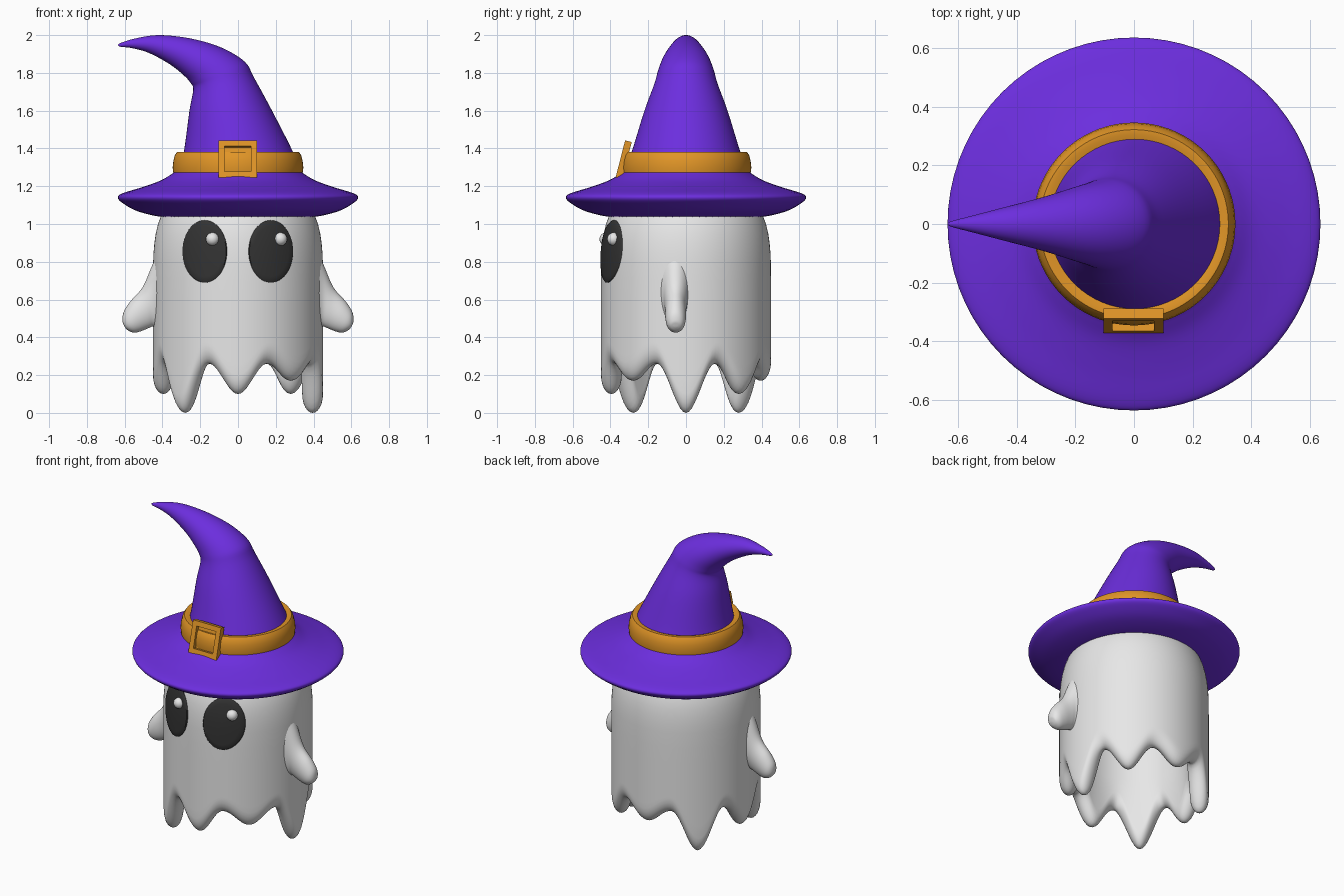
import bpy, bmesh, math
from mathutils import Vector

if "Cube" in bpy.data.objects:
    bpy.data.objects.remove(bpy.data.objects["Cube"])


def material(name, rgb):
    m = bpy.data.materials.new(name)
    m.diffuse_color = (*rgb, 1)
    m.use_nodes = True
    m.node_tree.nodes["Principled BSDF"].inputs["Base Color"].default_value = m.diffuse_color
    return m


WHITE = material("ghost white", (0.8, 0.8, 0.8))
BLACK = material("eye black", (0.033, 0.033, 0.033))
PURPLE = material("hat purple", (0.15, 0.027, 0.73))
ORANGE = material("band orange", (0.75, 0.3, 0.02))


def finish(bm, name, mat, angle=40):
    bmesh.ops.recalc_face_normals(bm, faces=bm.faces)
    me = bpy.data.meshes.new(name)
    bm.to_mesh(me)
    bm.free()
    me.materials.append(mat)
    ob = bpy.data.objects.new(name, me)
    bpy.context.collection.objects.link(ob)
    bpy.ops.object.select_all(action='DESELECT')
    ob.select_set(True)
    bpy.context.view_layer.objects.active = ob
    bpy.ops.object.shade_smooth_by_angle(angle=math.radians(angle))
    return ob


def loft(name, rings, mat, angle=40, closed=False):
    """Skin a list of rings; ends are capped, or joined when closed."""
    bm = bmesh.new()
    vs = [[bm.verts.new(p) for p in r] for r in rings]
    n = len(vs[0])
    pairs = list(zip(vs, vs[1:])) + ([(vs[-1], vs[0])] if closed else [])
    for a, b in pairs:
        for i in range(n):
            j = (i + 1) % n
            bm.faces.new((a[i], a[j], b[j], b[i]))
    if not closed:
        for r in (vs[0], vs[-1]):
            c = bm.verts.new(sum((v.co for v in r), Vector()) / n)
            for i in range(n):
                bm.faces.new((r[i], r[(i + 1) % n], c))
    return finish(bm, name, mat, angle)


def smooth(pts, k=5):
    """Catmull-Rom resampling of tuples."""
    out = []
    for i in range(len(pts) - 1):
        a, b, c, d = pts[max(i - 1, 0)], pts[i], pts[i + 1], pts[min(i + 2, len(pts) - 1)]
        for s in range(k):
            t = s / k
            out.append(tuple(0.5 * (2 * q + (r - p) * t + (2 * p - 5 * q + 4 * r - u) * t * t
                                    + (3 * q - p - 3 * r + u) * t ** 3)
                             for p, q, r, u in zip(a, b, c, d)))
    return out + [pts[-1]]


def lathe_rings(profile, n=72):
    return [[(r * math.cos(2 * math.pi * i / n), r * math.sin(2 * math.pi * i / n), z)
             for i in range(n)] for r, z in profile]


def horn_rings(sections, y=0, side=1, n=40):
    """Elliptic rings spanning two points in the xz plane, with a half width in y."""
    rings = []
    for x0, z0, x1, z1, hy in sections:
        ring = []
        for i in range(n):
            a = 2 * math.pi * i / n
            c = math.cos(a) / 2
            ring.append((side * ((x0 + x1) / 2 + (x1 - x0) * c), y + hy * math.sin(a),
                         (z0 + z1) / 2 + (z1 - z0) * c))
        rings.append(ring)
    return rings


def body_radius(z):
    t = max(0, (z - 0.7) / 0.5)
    return 0.45 * max(0.0, 1 - t ** 3) ** 0.25


# ghost body: hollow sheet with eight hanging lobes of three lengths
N = 160
MID, HALF, GAP = 0.395, 0.055, 0.26
TIPS = (0.0, 0.10, 0.17)


def hem(a):
    k = round((a + math.radians(135)) / (math.pi / 4))
    tip = TIPS[(k % 8) % 3]
    return GAP - (GAP - tip) * (0.5 + 0.5 * math.cos(8 * a))


angles = [2 * math.pi * i / N for i in range(N)]
rings = []
for z in (1.197, 1.19, 1.17, 1.14, 1.1, 1.05, 1.0, 0.95, 0.9, 0.85, 0.8, 0.7, 0.6, 0.5, 0.42):
    r = body_radius(z)
    rings.append([(r * math.cos(a), r * math.sin(a), z) for a in angles])
for f in (0.75, 0.5, 0.25):
    rings.append([(0.45 * math.cos(a), 0.45 * math.sin(a),
                   (hem(a) + 0.1) * (1 - f) + 0.42 * f) for a in angles])
for s in range(13):
    p = math.pi * s / 12
    r = MID + HALF * math.cos(p)
    rings.append([(r * math.cos(a), r * math.sin(a), hem(a) + 0.1 - 0.1 * math.sin(p))
                  for a in angles])
for r, z in ((0.34, 0.45), (0.34, 0.8), (0.31, 0.92), (0.2, 0.98)):
    rings.append([(r * math.cos(a), r * math.sin(a), z) for a in angles])
loft("ghost_body", rings, WHITE, 70)

# stubby arms
ARM = [(0.40, 0.90, 0.40, 0.40, 0.10), (0.455, 0.78, 0.44, 0.455, 0.066),
       (0.505, 0.665, 0.47, 0.45, 0.057), (0.57, 0.59, 0.515, 0.432, 0.055),
       (0.605, 0.535, 0.55, 0.425, 0.048), (0.612, 0.49, 0.58, 0.435, 0.032),
       (0.606, 0.468, 0.598, 0.452, 0.01)]
for side, label in ((-1, "left"), (1, "right")):
    loft(label + "_arm", horn_rings(smooth(ARM), -0.055, side), WHITE, 70)

# eyes: thin oval plates wrapped on the body, each with a round glint
for cx, gx, label in ((-0.176, -0.135, "left"), (0.174, 0.225, "right")):
    rings = []
    for t, w in ((1, -0.01), (1, 0.004), (0.96, 0.009), (0.8, 0.009), (0.6, 0.009),
                 (0.4, 0.009), (0.2, 0.009), (0.02, 0.009)):
        ring = []
        for i in range(48):
            a = 2 * math.pi * i / 48
            x, z = cx + 0.118 * t * math.cos(a), 0.855 + 0.165 * t * math.sin(a)
            ring.append((x, -math.sqrt(body_radius(z) ** 2 - x * x) - w, z))
        rings.append(ring)
    loft(label + "_eye", rings, BLACK, 50)
    bm = bmesh.new()
    bmesh.ops.create_uvsphere(bm, u_segments=24, v_segments=14, radius=0.035)
    gy = -math.sqrt(body_radius(0.92) ** 2 - gx * gx) - 0.004
    bmesh.ops.translate(bm, verts=bm.verts, vec=(gx, gy, 0.92))
    finish(bm, label + "_eye_glint", WHITE)

# hat brim
BRIM = [(0.02, 1.033), (0.25, 1.033), (0.40, 1.037), (0.53, 1.067), (0.61, 1.11), (0.636, 1.14),
        (0.61, 1.163), (0.51, 1.194), (0.41, 1.23), (0.345, 1.268), (0.29, 1.30), (0.02, 1.30)]
loft("hat_brim", lathe_rings(smooth(BRIM)), PURPLE, 60)

# bent hat crown, tip curling to the left
CROWN = [(-0.32, 1.25, 0.345, 1.25, 0.335), (-0.287, 1.38, 0.292, 1.38, 0.288),
         (-0.257, 1.60, 0.18, 1.60, 0.22), (-0.237, 1.71, 0.085, 1.775, 0.167),
         (-0.25, 1.745, 0.035, 1.86, 0.15), (-0.285, 1.785, -0.09, 1.935, 0.127),
         (-0.36, 1.845, -0.25, 1.982, 0.092), (-0.47, 1.905, -0.42, 2.0, 0.056),
         (-0.56, 1.931, -0.545, 1.982, 0.028), (-0.62, 1.938, -0.617, 1.96, 0.011),
         (-0.636, 1.946, -0.636, 1.95, 0.002)]
loft("hat_crown", horn_rings(smooth(CROWN), n=64), PURPLE, 70)

# hat band
BAND = [(0.27, 1.272), (0.343, 1.272), (0.346, 1.30), (0.342, 1.335), (0.334, 1.365),
        (0.322, 1.382), (0.305, 1.382), (0.27, 1.37)]
loft("hat_band", lathe_rings(BAND), ORANGE, 40, closed=True)

# square buckle: tilted plate with a recessed middle
bm = bmesh.new()
bmesh.ops.create_cube(bm, size=1)
bmesh.ops.scale(bm, verts=bm.verts, vec=(0.205, 0.036, 0.203))
front = [f for f in bm.faces if f.normal.y < -0.9]
bmesh.ops.inset_region(bm, faces=front, thickness=0.045)
inner = bmesh.ops.extrude_face_region(bm, geom=front)["geom"]
bmesh.ops.delete(bm, geom=front, context='FACES')
bmesh.ops.translate(bm, verts=[v for v in inner if isinstance(v, bmesh.types.BMVert)],
                    vec=(0, 0.026, 0))
buckle = finish(bm, "hat_buckle", ORANGE, 30)
buckle.location = (-0.002, -0.33, 1.34)
buckle.rotation_euler = (-0.25, 0, 0)
